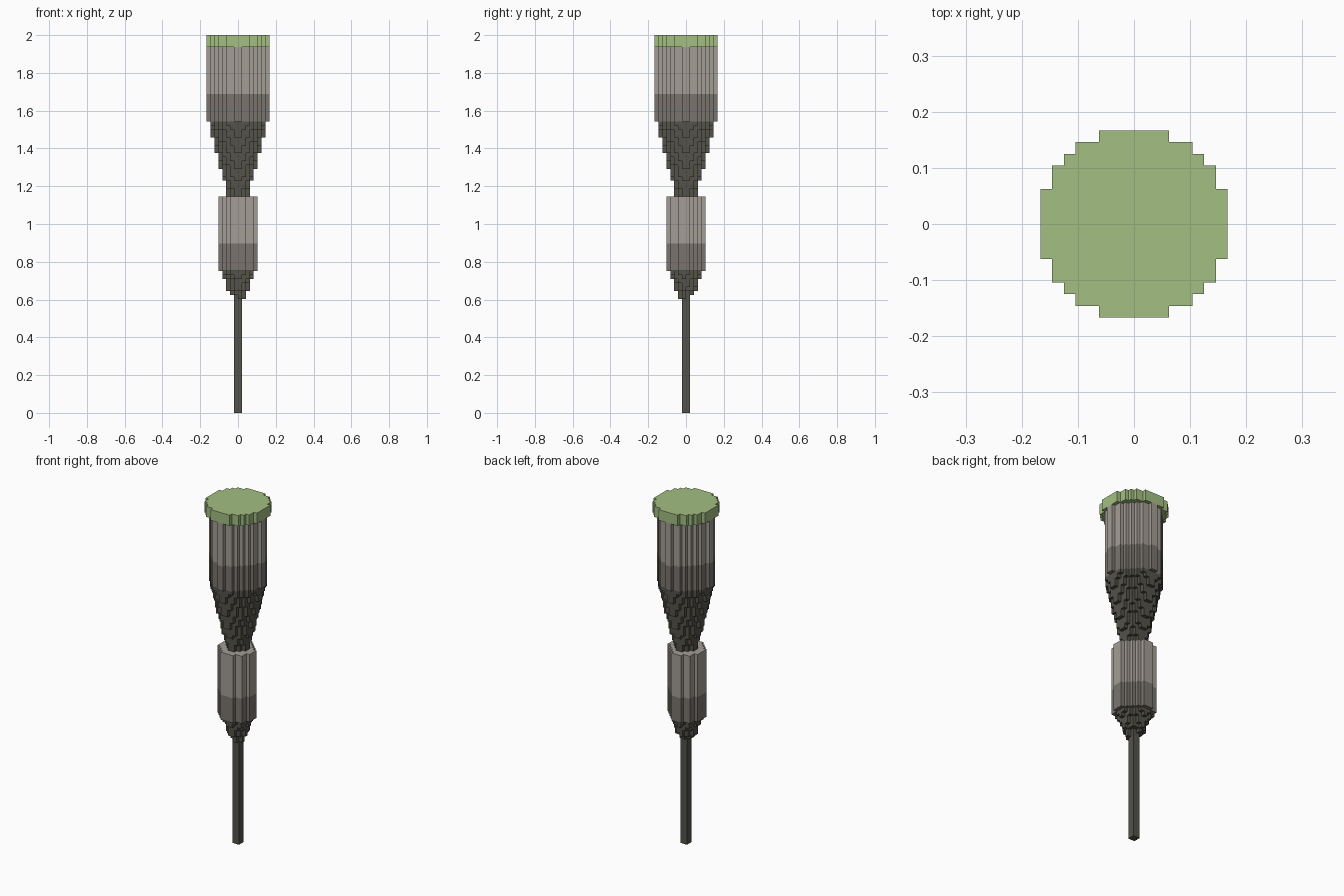
import bpy, bmesh

if "Cube" in bpy.data.objects:
    bpy.data.objects.remove(bpy.data.objects["Cube"], do_unlink=True)

U = 2 / 96  # edge of one block


def lin(c):
    c /= 255
    return c / 12.92 if c <= 0.04045 else ((c + 0.055) / 1.055) ** 2.4


def material(name, rgb):
    m = bpy.data.materials.new(name)
    col = (*[lin(c) for c in rgb], 1)
    m.diffuse_color = col
    m.use_nodes = True
    m.node_tree.nodes["Principled BSDF"].inputs["Base Color"].default_value = col
    return m


CHARCOAL = material("charcoal", (84, 82, 74))
DARK = material("dark grey", (122, 116, 110))
LIGHT = material("light grey", (164, 158, 149))
GREEN = material("green", (163, 191, 130))


def section(radius, power):
    """Block cells inside a rounded outline; power(x, y) sets how full it is."""
    cells = set()
    for i in range(-9, 9):
        for j in range(-9, 9):
            x, y = i + 0.5, j + 0.5
            p = power(x, y)
            if (abs(x) ** p + abs(y) ** p) ** (1 / p) <= radius:
                cells.add((i, j))
    return cells


def round_p(x, y):
    return 2


def upper_p(x, y):
    return 1.65


def lower_p(x, y):
    # the lower barrel is fuller on one diagonal
    return 2 if x * y < 0 else (1.3 if x > 0 else 1.65)


# Slabs from bottom to top: z0, z1, part, cells
stem = section(0.8, round_p)
slabs = [(0, 29, "stem", stem),
         (29, 30, "lower_cone", stem | {(1, -1), (0, -2)})]
for z, r in zip(range(30, 36), (1.7, 2.62, 2.75, 3.0, 3.65, 4.2)):
    slabs.append((z, z + 1, "lower_cone", section(r, lower_p)))
barrel = section(5.0, lower_p)
slabs += [(36, 43, "lower_barrel_base", barrel), (43, 55, "lower_barrel", barrel)]
for z in range(55, 74):
    slabs.append((z, z + 1, "upper_cone", section(6.58 + (z - 70) / 4, upper_p)))
body = section(7.56, upper_p)
slabs += [(74, 81, "upper_barrel_base", body), (81, 93, "upper_barrel", body),
          (93, 96, "top_cap", section(8.0, round_p))]

PARTS = {"stem": CHARCOAL, "lower_cone": CHARCOAL, "lower_barrel_base": DARK,
         "lower_barrel": LIGHT, "upper_cone": CHARCOAL, "upper_barrel_base": DARK,
         "upper_barrel": LIGHT, "top_cap": GREEN}


def build(part, mat):
    bm = bmesh.new()

    def quad(*pts):
        bm.faces.new([bm.verts.new((x * U, y * U, z * U)) for x, y, z in pts])

    for k, (a, b, name, cells) in enumerate(slabs):
        if name != part:
            continue
        under = slabs[k - 1][3] if k else set()
        over = slabs[k + 1][3] if k + 1 < len(slabs) else set()
        for i, j in cells:
            # outer walls
            c = [(i, j), (i + 1, j), (i + 1, j + 1), (i, j + 1)]
            for s, n in enumerate([(i, j - 1), (i + 1, j), (i, j + 1), (i - 1, j)]):
                if n not in cells:
                    p, q = c[s], c[(s + 1) % 4]
                    quad((*p, a), (*q, a), (*q, b), (*p, b))
            # exposed undersides and tops
            if (i, j) not in under:
                quad(*[(*p, a) for p in reversed(c)])
            if (i, j) not in over:
                quad(*[(*p, b) for p in c])
    bmesh.ops.remove_doubles(bm, verts=bm.verts[:], dist=1e-5)
    # merge coplanar blocks into larger flat faces
    bmesh.ops.dissolve_limit(bm, angle_limit=0.01, verts=bm.verts[:], edges=bm.edges[:])
    me = bpy.data.meshes.new(part)
    bm.to_mesh(me)
    bm.free()
    me.materials.append(mat)
    ob = bpy.data.objects.new(part, me)
    bpy.context.collection.objects.link(ob)


for part, mat in PARTS.items():
    build(part, mat)
